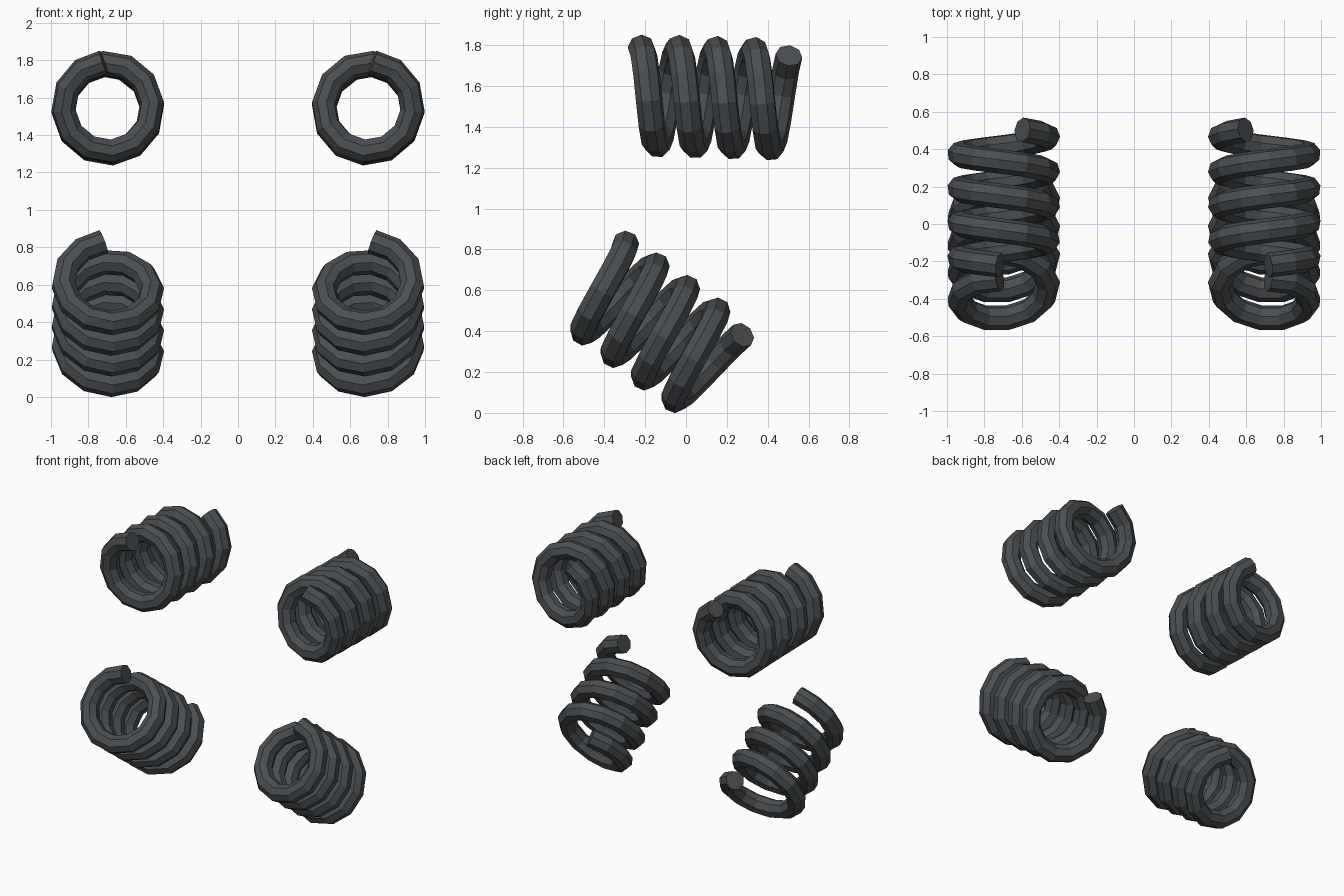
import bpy
import math
from mathutils import Matrix, Vector

if "Cube" in bpy.data.objects:
    bpy.data.objects.remove(bpy.data.objects["Cube"], do_unlink=True)

# Dark steel
steel = bpy.data.materials.new("dark_steel")
color = (0.068, 0.077, 0.084, 1.0)
steel.diffuse_color = color
steel.use_nodes = True
steel.node_tree.nodes["Principled BSDF"].inputs["Base Color"].default_value = color

COIL_RADIUS, WIRE_RADIUS, PITCH = 0.237, 0.066, 0.185
STEPS_PER_TURN, POINTS = 12, 48
START_ANGLE = math.radians(5)


def coil_spring(name, side, start, tilt):
    """Octagonal wire wound clockwise from the front; side mirrors it in x."""
    curve = bpy.data.curves.new(name + "_path", 'CURVE')
    curve.dimensions = '3D'
    curve.bevel_depth = WIRE_RADIUS
    curve.bevel_resolution = 2
    curve.use_fill_caps = True
    spline = curve.splines.new('POLY')
    spline.use_smooth = False
    spline.points.add(POINTS - 1)
    lean = Matrix.Rotation(math.radians(-tilt), 3, 'X')
    for i, point in enumerate(spline.points):
        turn = i / STEPS_PER_TURN
        angle = START_ANGLE + turn * math.tau
        p = lean @ Vector((COIL_RADIUS * math.sin(angle), PITCH * turn,
                           COIL_RADIUS * math.cos(angle))) + Vector(start)
        point.co = (side * p.x, p.y, p.z, 1)

    # Bake the swept wire to a mesh
    path = bpy.data.objects.new(name + "_path", curve)
    bpy.context.collection.objects.link(path)
    graph = bpy.context.evaluated_depsgraph_get()
    mesh = bpy.data.meshes.new_from_object(path.evaluated_get(graph))
    bpy.data.objects.remove(path, do_unlink=True)
    bpy.data.curves.remove(curve)
    mesh.name = name
    mesh.materials.clear()
    mesh.materials.append(steel)
    mesh.shade_flat()
    spring = bpy.data.objects.new(name, mesh)
    bpy.context.collection.objects.link(spring)


# Upper pair lies almost level, lower pair leans down to the rear
for label, side in (("left", 1), ("right", -1)):
    coil_spring("upper_spring_" + label, side, (0.697, -0.226, 1.553), 1.5)
    coil_spring("lower_spring_" + label, side, (0.697, -0.435, 0.64), 36.5)
